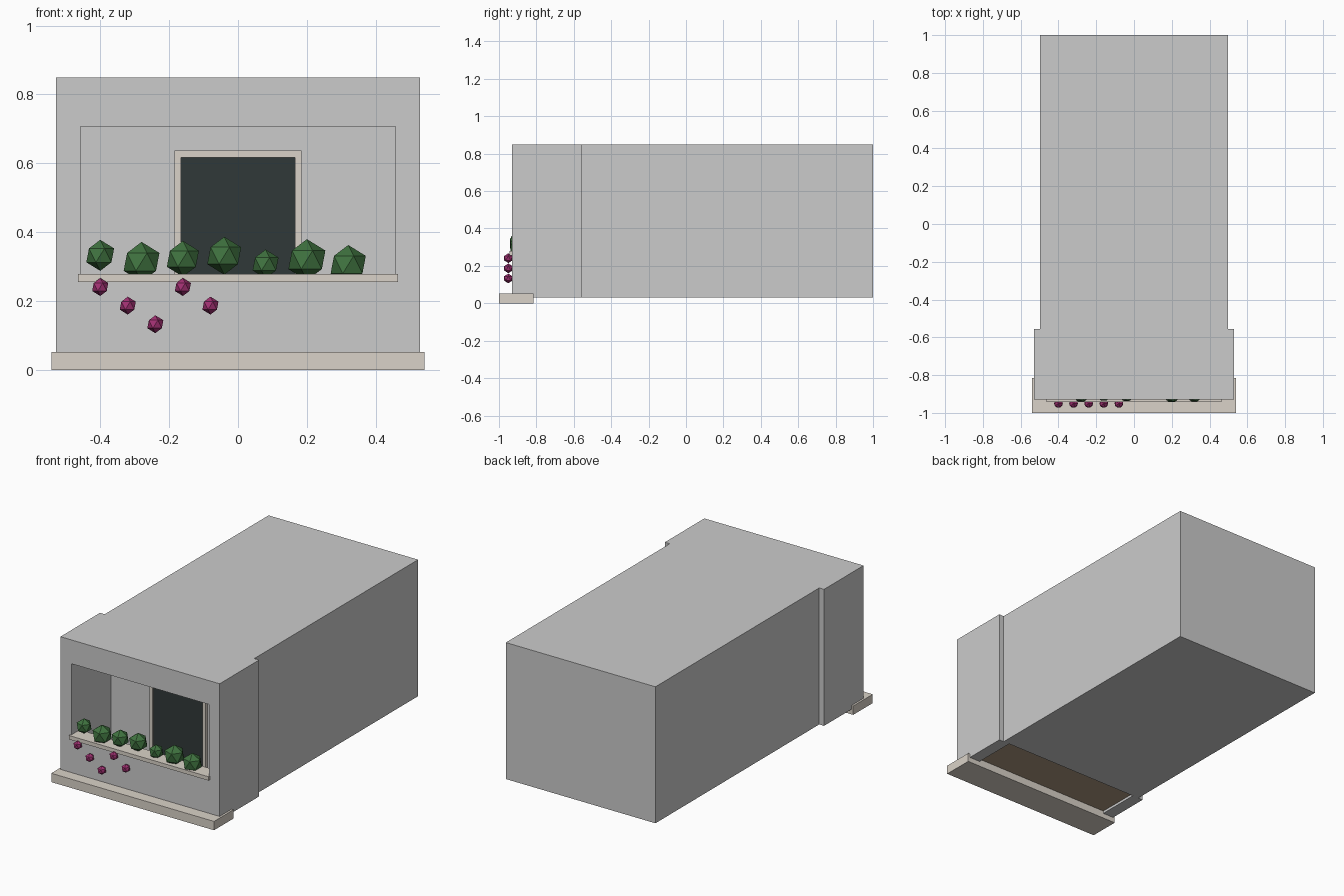
import bpy, bmesh
from mathutils import Vector

if "Cube" in bpy.data.objects:
    bpy.data.objects.remove(bpy.data.objects["Cube"])


def material(name, rgb):
    m = bpy.data.materials.new(name)
    m.diffuse_color = (*rgb, 1)
    m.use_nodes = True
    m.node_tree.nodes["Principled BSDF"].inputs["Base Color"].default_value = m.diffuse_color
    return m


STONE = material("stone", (0.70, 0.65, 0.58))
GLASS = material("dark_glass", (0.03, 0.04, 0.04))
WOOD = material("floor_wood", (0.42, 0.32, 0.22))
LEAF = material("leaf", (0.05, 0.17, 0.05))
PETAL = material("petal", (0.36, 0.03, 0.17))


def finish(name, bm, mat=None):
    bmesh.ops.recalc_face_normals(bm, faces=bm.faces)
    me = bpy.data.meshes.new(name)
    bm.to_mesh(me)
    bm.free()
    ob = bpy.data.objects.new(name, me)
    bpy.context.collection.objects.link(ob)
    if mat:
        me.materials.append(mat)
    return ob


def box(name, x, y, z, mat=None):
    """Box from (min, max) ranges."""
    bm = bmesh.new()
    bmesh.ops.create_cube(bm, size=1)
    for v in bm.verts:
        v.co = Vector([r[0] if c < 0 else r[1] for r, c in zip((x, y, z), v.co)])
    return finish(name, bm, mat)


def prism_x(name, profile, half_width, mat=None):
    """(y, z) outline extruded symmetrically along x."""
    bm = bmesh.new()
    face = bm.faces.new([bm.verts.new((-half_width, y, z)) for y, z in profile])
    new = bmesh.ops.extrude_face_region(bm, geom=[face])["geom"]
    verts = [g for g in new if isinstance(g, bmesh.types.BMVert)]
    bmesh.ops.translate(bm, verts=verts, vec=(2 * half_width, 0, 0))
    return finish(name, bm, mat)


def ball(name, loc, radius, mat):
    bm = bmesh.new()
    bmesh.ops.create_icosphere(bm, subdivisions=1, radius=radius)
    ob = finish(name, bm, mat)
    ob.location = loc
    return ob


# Long rear building block
box("rear_block", (-0.497, 0.497), (-0.555, 1.0), (0.03, 0.85))

# Balcony block, hollowed out behind a low parapet
balcony = box("balcony_block", (-0.529, 0.529), (-0.93, -0.555), (0.03, 0.85))
cutter = prism_x("balcony_cutter", [(-1.1, 0.265), (-0.86, 0.265), (-0.86, -0.1),
                                    (-0.4, -0.1), (-0.4, 0.707), (-1.1, 0.707)], 0.457)
mod = balcony.modifiers.new("hollow", "BOOLEAN")
mod.operation, mod.solver, mod.object = "DIFFERENCE", "EXACT", cutter
cutter.hide_render = True
cutter.hide_set(True)

# Stone ledges and wooden floor
box("base_ledge", (-0.541, 0.541), (-1.0, -0.815), (0.0, 0.053), STONE)
box("parapet_sill", (-0.464, 0.464), (-0.943, -0.85), (0.256, 0.279), STONE)
box("balcony_floor", (-0.457, 0.457), (-0.86, -0.555), (0.045, 0.06), WOOD)

# Door on the back wall of the balcony
box("door_glass", (-0.166, 0.166), (-0.567, -0.55), (0.06, 0.617), GLASS)
for side, s in (("left", -1), ("right", 1)):
    box(f"door_frame_{side}", sorted((s * 0.165, s * 0.185)), (-0.575, -0.55), (0.06, 0.617), STONE)
box("door_frame_top", (-0.185, 0.185), (-0.575, -0.55), (0.617, 0.637), STONE)

# Bushes along the sill: centre height, radius
bushes = [(0.333, 0.045), (0.314, 0.058), (0.323, 0.052), (0.332, 0.055),
          (0.308, 0.042), (0.320, 0.060), (0.306, 0.057)]
for i, (z, r) in enumerate(bushes):
    ball(f"bush_{i + 1}", (-0.4 + 0.12 * i, -0.89, z), r, LEAF)

# Hanging flowers in repeating steps down the parapet
for i in range(5):
    ball(f"flower_{i + 1}", (-0.4 + 0.08 * i, -0.95, 0.241 - 0.054 * (i % 3)), 0.026, PETAL)
